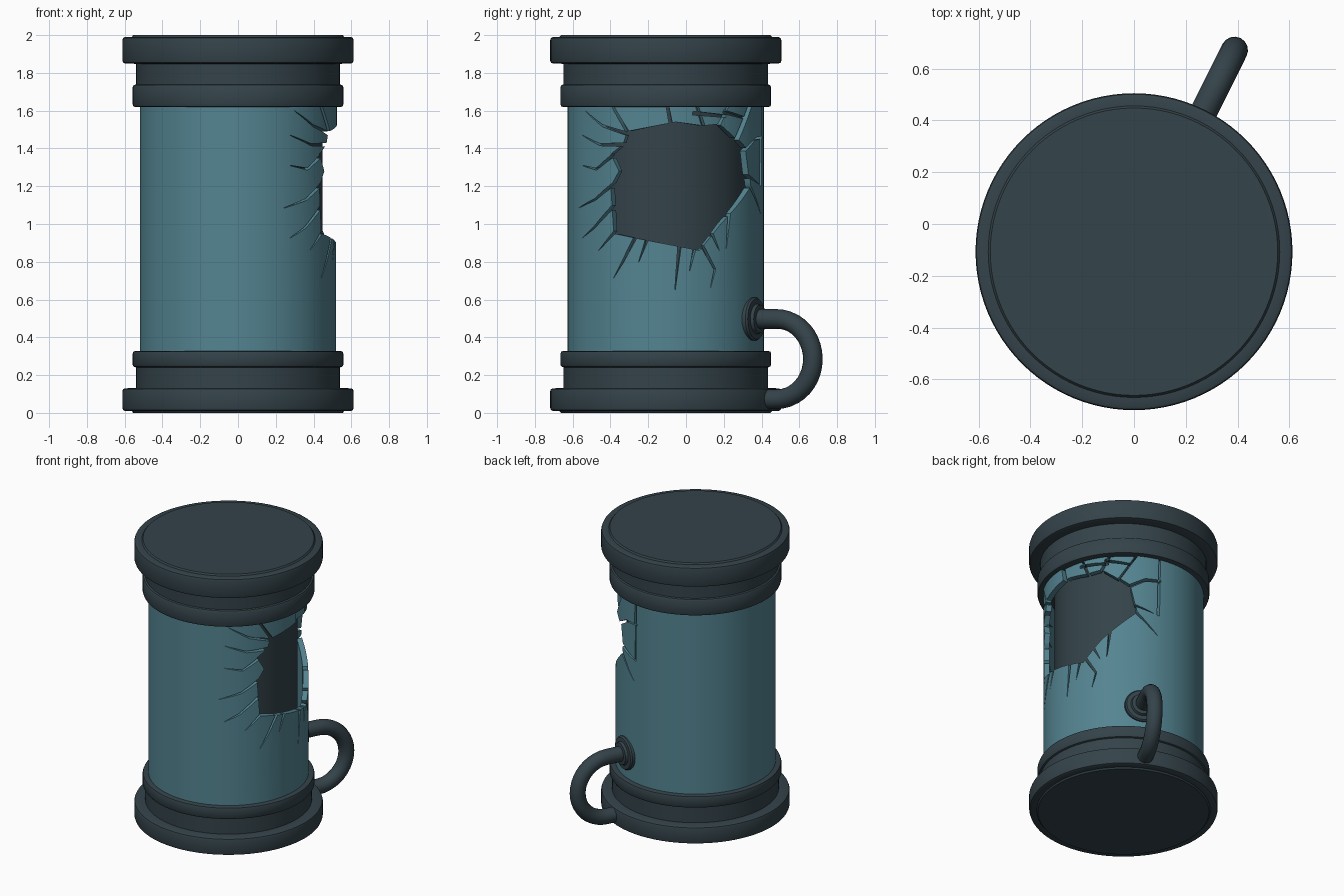
import bpy, bmesh, math, random
from mathutils import Vector

if "Cube" in bpy.data.objects:
    bpy.data.objects.remove(bpy.data.objects["Cube"])

random.seed(4)
CY = -0.107          # cylinder axis lies at x=0, y=CY
R = 0.52             # outer radius of the shell


def material(name, rgb):
    m = bpy.data.materials.new(name)
    m.diffuse_color = (*rgb, 1)
    m.use_nodes = True
    m.node_tree.nodes["Principled BSDF"].inputs["Base Color"].default_value = m.diffuse_color
    return m


DARK = material("dark slate", (0.034, 0.056, 0.068))
TEAL = material("teal", (0.088, 0.232, 0.285))


def add(name, bm, mat=None, angle=35):
    me = bpy.data.meshes.new(name)
    bmesh.ops.recalc_face_normals(bm, faces=bm.faces)
    bm.to_mesh(me)
    bm.free()
    ob = bpy.data.objects.new(name, me)
    bpy.context.collection.objects.link(ob)
    if mat:
        me.materials.append(mat)
        smooth(ob, angle)
    return ob


def smooth(ob, angle=35):
    bpy.ops.object.select_all(action='DESELECT')
    ob.select_set(True)
    bpy.context.view_layer.objects.active = ob
    bpy.ops.object.shade_smooth_by_angle(angle=math.radians(angle))


def lathe(name, profile, mat, n=96):
    bm = bmesh.new()
    vs = [bm.verts.new((r, 0, z)) for r, z in profile]
    es = [bm.edges.new(p) for p in zip(vs, vs[1:])]
    bmesh.ops.spin(bm, geom=vs + es, cent=(0, 0, 0), axis=(0, 0, 1),
                   angle=math.tau, steps=n, use_duplicate=False)
    bmesh.ops.remove_doubles(bm, verts=bm.verts, dist=1e-5)
    ob = add(name, bm, mat)
    ob.location.y = CY
    return ob


# End caps: wide flange, neck and collar, the same profile turned over for the top
def cap_profile(flange, neck, collar):
    return [(0, 0), (0.555, 0), (0.563, 0.01), (0.597, 0.01), (0.608, 0.015), (0.612, 0.027),
            (0.612, flange - 0.015), (0.608, flange - 0.004), (0.597, flange),
            (0.541, flange + 0.002), (0.541, neck - 0.004), (0.552, neck), (0.558, neck + 0.01),
            (0.558, collar - 0.014), (0.554, collar - 0.003), (0.545, collar), (0, collar)]


lathe("base_cap", cap_profile(0.13, 0.245, 0.327), DARK)
lathe("top_cap", [(r, 2 - z) for r, z in cap_profile(0.15, 0.265, 0.38)], DARK)

# Dark core visible through the hole
lathe("inner_core", [(0, 0.3), (0.447, 0.3), (0.447, 1.65), (0, 1.65)], DARK)


# Shell: a flat slab (arc length, radius, height), cut while flat, then wrapped round
def flat(p):
    return Vector((math.radians(p[0]) * R, p[1]))


def prism(bm, pts):
    lo = [bm.verts.new((p.x, 0.3, p.y)) for p in pts]
    hi = [bm.verts.new((p.x, 0.7, p.y)) for p in pts]
    bm.faces.new(lo)
    bm.faces.new(hi[::-1])
    for i in range(len(pts)):
        j = (i + 1) % len(pts)
        bm.faces.new((lo[i], hi[i], hi[j], lo[j]))


def crack(bm, pts, w0=0.02, w1=0.002):
    pts = [flat(p) for p in pts]
    pts[0] = pts[0] - (pts[1] - pts[0]).normalized() * 0.025
    left, right = [], []
    for i, p in enumerate(pts):
        d = (pts[min(i + 1, len(pts) - 1)] - pts[max(i - 1, 0)]).normalized()
        w = w0 + (w1 - w0) * i / (len(pts) - 1)
        side = Vector((-d.y, d.x)) * w / 2
        left.append(p + side)
        right.append(p - side)
    prism(bm, left + right[::-1])


bm = bmesh.new()
N = 112
rows = []
for i in range(N + 1):
    s = (i / N * 2 - 1) * math.pi * R
    rows.append([bm.verts.new((s, r, z)) for r, z in
                 ((0.483, 0.3), (R, 0.3), (R, 1.65), (0.483, 1.65))])
for a, b in zip(rows, rows[1:]):
    for k in range(4):
        bm.faces.new((a[k], a[(k + 1) % 4], b[(k + 1) % 4], b[k]))
bm.faces.new(rows[0])
bm.faces.new(rows[-1])
shell = add("broken_shell", bm)
shell.data.materials.append(TEAL)

# Hole outline and cracks, as (degrees round the axis, height)
hole = [(-23, 1.49), (6, 1.54), (23, 1.52), (34, 1.53), (55, 1.40), (60, 1.2), (34, 1.0),
        (20, 0.86), (-32, 0.95), (-34, 1.2), (-28.5, 1.28), (-34, 1.37), (-26, 1.42)]
tapering = [
    [(-27, 1.42), (-42, 1.42), (-58, 1.47)], [(-33, 1.36), (-45, 1.29), (-58, 1.31)],
    [(-34, 1.2), (-46, 1.13), (-62, 1.085)], [(-34, 1.08), (-47, 0.98), (-58, 0.926)],
    [(-31, 0.96), (-43, 0.86)], [(-18, 0.93), (-26, 0.80), (-32, 0.715)],
    [(-11, 0.92), (-16, 0.80)], [(8, 0.88), (5.4, 0.65)], [(17, 0.87), (14, 0.75)],
    [(22, 0.88), (30, 0.76), (27, 0.66)], [(40, 1.04), (38, 0.87)],
    [(59, 1.2), (75, 1.05)], [(-24, 1.48), (-40, 1.52), (-55, 1.6)], [(28, 0.95), (33, 0.86)]]
through = [
    [(-23, 1.49), (-36, 1.67)], [(3, 1.53), (0, 1.67)], [(23, 1.52), (17, 1.67)],
    [(34, 1.53), (43, 1.67)], [(47, 1.45), (63, 1.67)],
    [(59, 1.25), (76, 1.2), (77, 1.67)], [(56, 1.4), (66, 1.45), (78, 1.46)],
    [(19, 1.585), (39, 1.57)], [(39, 1.59), (56, 1.56)]]
bm = bmesh.new()
prism(bm, [flat(p) for p in hole])
for c in tapering:
    crack(bm, c)
for c in through:
    crack(bm, c, 0.02, 0.013)
cutter = add("crack_cutter", bm)
cutter.hide_render = True
mod = shell.modifiers.new("cracks", 'BOOLEAN')
mod.operation, mod.solver, mod.object, mod.use_self = 'DIFFERENCE', 'EXACT', cutter, True
bpy.context.view_layer.objects.active = shell
bpy.ops.object.modifier_apply(modifier=mod.name)
bpy.data.objects.remove(cutter)

bm = bmesh.new()
bm.from_mesh(shell.data)
edge = math.pi * R - 1e-4
ends = [f for f in bm.faces if all(abs(v.co.x) > edge for v in f.verts)]
bmesh.ops.delete(bm, geom=ends, context='FACES_ONLY')
bmesh.ops.triangulate(bm, faces=bm.faces)

# Loose shards shift a little in or out
todo, islands = set(bm.verts), []
while todo:
    stack, island = [todo.pop()], []
    while stack:
        v = stack.pop()
        island.append(v)
        for e in v.link_edges:
            o = e.other_vert(v)
            if o in todo:
                todo.remove(o)
                stack.append(o)
    islands.append(island)
islands.sort(key=len)
for island in islands[:-1]:
    shift = random.uniform(-0.014, 0.006)
    for v in island:
        v.co.y += shift

for v in bm.verts:
    t, r = v.co.x / R, v.co.y
    v.co = (r * math.cos(t), r * math.sin(t) + CY, v.co.z)
bmesh.ops.remove_doubles(bm, verts=bm.verts, dist=1e-5)
bmesh.ops.recalc_face_normals(bm, faces=bm.faces)
bm.to_mesh(shell.data)
bm.free()
smooth(shell, 30)

# Hose: half loop from the shell down into the base flange
A = math.radians(63.5)


def radial(r, z):
    return (r * math.cos(A), r * math.sin(A) + CY, z)


path = [(0.49, 0.497), (0.58, 0.497)]
for i in range(21):
    a = math.pi / 2 - math.pi * i / 20
    path.append((0.658 + 0.212 * math.cos(a), 0.285 + 0.212 * math.sin(a)))
path.append((0.57, 0.073))
curve = bpy.data.curves.new("hose", 'CURVE')
curve.dimensions = '3D'
curve.bevel_depth, curve.bevel_resolution, curve.use_fill_caps = 0.052, 6, True
sp = curve.splines.new('POLY')
sp.points.add(len(path) - 1)
for pt, (r, z) in zip(sp.points, path):
    pt.co = (*radial(r, z), 1)
curve.materials.append(DARK)
hose = bpy.data.objects.new("hose", curve)
bpy.context.collection.objects.link(hose)
bpy.ops.object.select_all(action='DESELECT')
hose.select_set(True)
bpy.context.view_layer.objects.active = hose
bpy.ops.object.convert(target='MESH')
smooth(hose, 40)

# Round socket where the hose meets the shell
socket = lathe("hose_socket", [(0, -0.03), (0.115, -0.03), (0.115, 0.016), (0.107, 0.026),
                               (0.08, 0.028), (0.074, 0.045), (0.05, 0.048), (0, 0.048)], DARK, 40)
socket.location = radial(0.512, 0.497)
socket.rotation_euler = (0, math.pi / 2, A)
